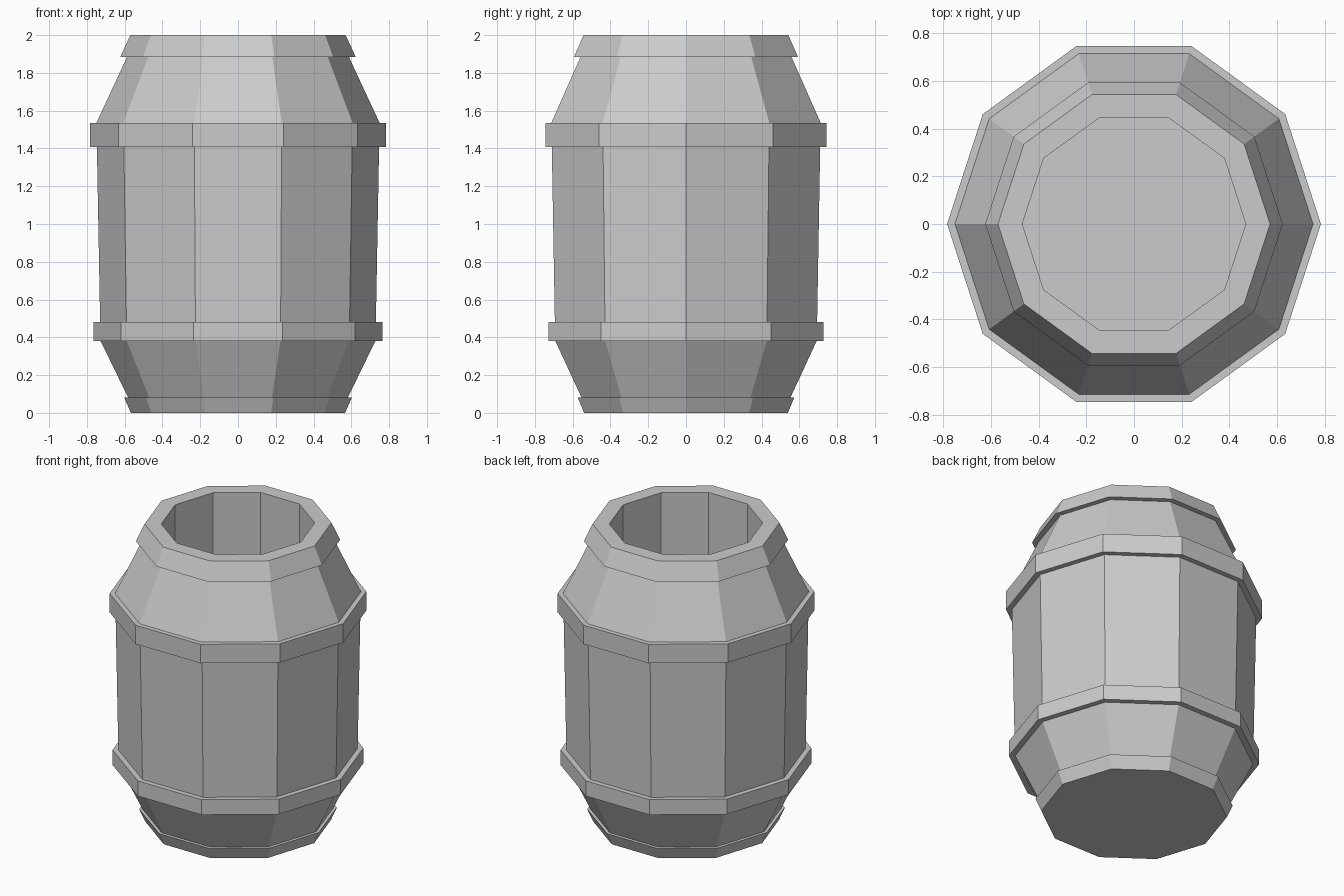
import bpy, bmesh
from math import cos, sin, tau

if "Cube" in bpy.data.objects:
    bpy.data.objects.remove(bpy.data.objects["Cube"])

SIDES = 10


def lathe(name, profile):
    """Spin a (radius, z) profile into a faceted solid, capping both ends."""
    bm = bmesh.new()
    rings = [[bm.verts.new((r * cos(tau * i / SIDES), r * sin(tau * i / SIDES), z))
              for i in range(SIDES)] for r, z in profile]
    for low, high in zip(rings, rings[1:]):
        for i in range(SIDES):
            j = (i + 1) % SIDES
            bm.faces.new((low[i], low[j], high[j], high[i]))
    bm.faces.new(rings[0][::-1])
    bm.faces.new(rings[-1])
    bmesh.ops.recalc_face_normals(bm, faces=bm.faces)
    mesh = bpy.data.meshes.new(name)
    bm.to_mesh(mesh)
    bm.free()
    obj = bpy.data.objects.new(name, mesh)
    bpy.context.collection.objects.link(obj)
    return obj


base_hoop = [(0.567, 0), (0.603, 0.082), (0.582, 0.082)]
lower_hoop = [(0.727, 0.38), (0.765, 0.38), (0.765, 0.482), (0.73, 0.482)]
upper_hoop = [(0.747, 1.408), (0.783, 1.408), (0.783, 1.535), (0.75, 1.535)]
rim_hoop = [(0.587, 1.885), (0.623, 1.885), (0.57, 2.0)]
hollow = [(0.468, 2.0), (0.468, 0.1)]

# One continuous shell: staves, stepped hoops, flat rim and open interior
lathe("barrel_shell", base_hoop + lower_hoop + upper_hoop + rim_hoop + hollow)
